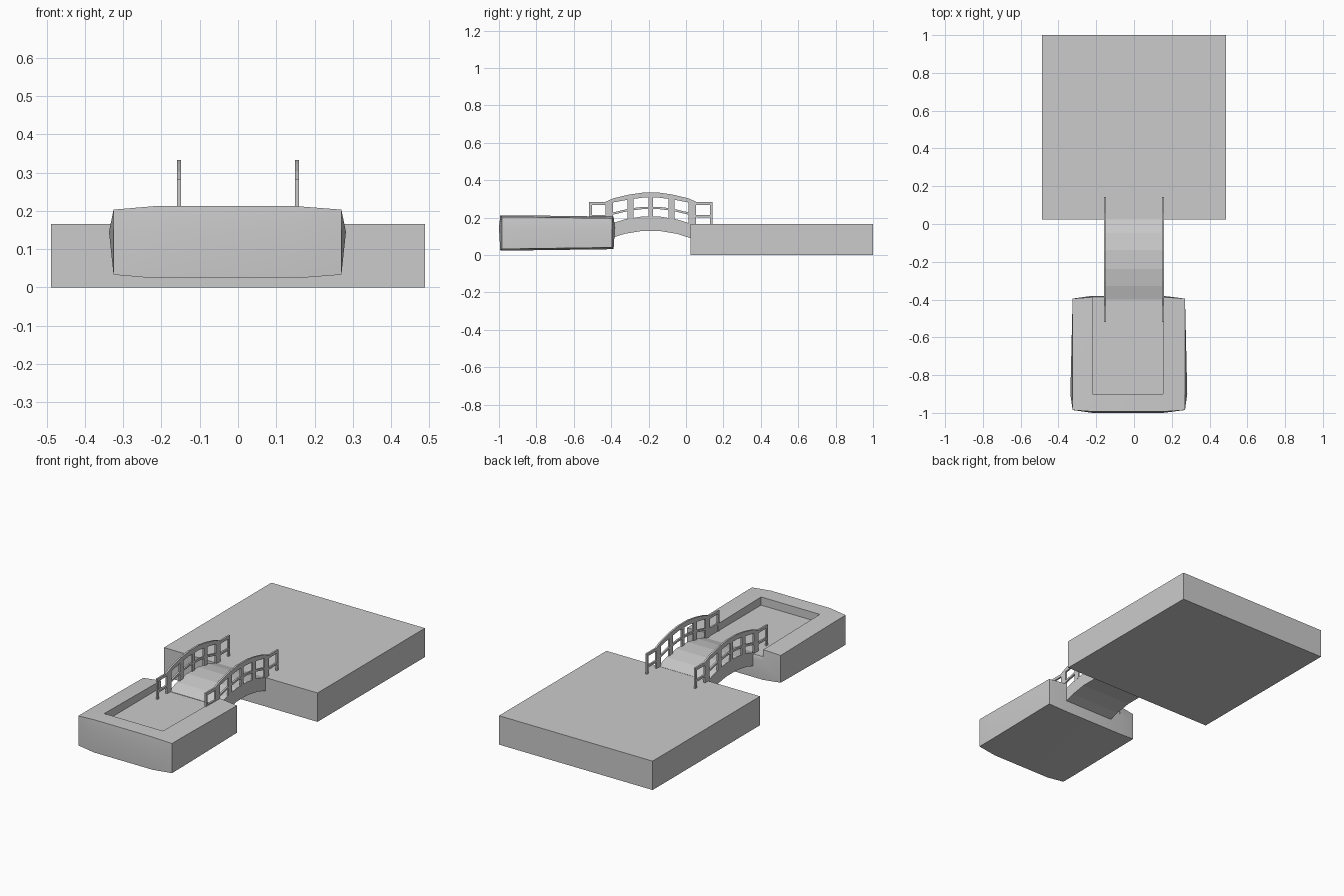
import bpy, bmesh, math

if "Cube" in bpy.data.objects:
    bpy.data.objects.remove(bpy.data.objects["Cube"])


def make(name, bm, smooth=False):
    bmesh.ops.recalc_face_normals(bm, faces=bm.faces)
    me = bpy.data.meshes.new(name)
    bm.to_mesh(me)
    bm.free()
    ob = bpy.data.objects.new(name, me)
    bpy.context.collection.objects.link(ob)
    if smooth:
        bpy.ops.object.select_all(action='DESELECT')
        bpy.context.view_layer.objects.active = ob
        ob.select_set(True)
        bpy.ops.object.shade_smooth_by_angle(angle=math.radians(30))
    return ob


def interp(pts, t):
    for (a, za), (b, zb) in zip(pts, pts[1:]):
        if t <= b:
            return za + (zb - za) * max(0, t - a) / (b - a)
    return pts[-1][1]


def strip(bm, ys, top, bottom, x0, x1):
    """Extruded band between two height functions of y."""
    outline = [(y, bottom(y)) for y in ys] + [(y, top(y)) for y in reversed(ys)]
    rings = [[bm.verts.new((x, y, z)) for y, z in outline] for x in (x0, x1)]
    m = len(outline)
    for i in range(m):
        j = (i + 1) % m
        bm.faces.new((rings[0][i], rings[0][j], rings[1][j], rings[1][i]))
    for r in rings:
        for i in range(len(ys) - 1):
            bm.faces.new((r[i], r[i + 1], r[m - 2 - i], r[m - 1 - i]))


# Large square platform
bm = bmesh.new()
strip(bm, [0.025, 1.0], lambda y: 0.166, lambda y: 0.0, -0.488, 0.488)
make("large_platform", bm)

# Rounded small platform with a recess open toward the bridge
bm = bmesh.new()
xs, ys, zs = [-0.325, -0.22, 0.153, 0.27], [-0.985, -0.9, -0.395], [0.036, 0.145, 0.2]
cache = {}


def P(i, j, k):
    if (i, j, k) not in cache:
        x, y, z = xs[i], ys[j], zs[k]
        inner = i in (1, 2)
        if not inner and j == 1 and k == 1:
            x += 0.012 * (1 if i else -1)
        if j != 1 and inner:
            y += (0.008 + 0.007 * (k == 1)) * (1 if j else -1)
        if k != 1:
            z += (0.009 * inner + (0.003, 0.003, -0.004)[j]) * (1 if k else -1)
        cache[i, j, k] = bm.verts.new((x, y, z))
    return cache[i, j, k]


floor = {(i, j): bm.verts.new((xs[i], ys[1] if j == 1 else -0.386, 0.165))
         for i in (1, 2) for j in (1, 2)}
for i in range(3):
    for j in range(2):
        for k in (0, 2):
            if (i, j, k) != (1, 1, 2):
                bm.faces.new((P(i, j, k), P(i + 1, j, k), P(i + 1, j + 1, k), P(i, j + 1, k)))
    for k in range(2):
        bm.faces.new((P(i, 0, k), P(i + 1, 0, k), P(i + 1, 0, k + 1), P(i, 0, k + 1)))
        if (i, k) == (1, 1):
            bm.faces.new((P(1, 2, 1), P(2, 2, 1), floor[2, 2], floor[1, 2], ))
        else:
            bm.faces.new((P(i, 2, k), P(i + 1, 2, k), P(i + 1, 2, k + 1), P(i, 2, k + 1)))
for j in range(2):
    for k in range(2):
        for i in (0, 3):
            bm.faces.new((P(i, j, k), P(i, j + 1, k), P(i, j + 1, k + 1), P(i, j, k + 1)))
bm.faces.new((floor[1, 1], floor[2, 1], floor[2, 2], floor[1, 2]))
bm.faces.new((P(1, 1, 2), P(2, 1, 2), floor[2, 1], floor[1, 1]))
for i in (1, 2):
    bm.faces.new((P(i, 1, 2), P(i, 2, 2), floor[i, 2], floor[i, 1]))
    # close the slit between the recess wall and the back face
    bm.faces.new((P(i, 2, 2), floor[i, 2], P(i, 2, 1)))
make("small_platform", bm, True)

# Arched bridge deck
C = -0.188
deck_top = [(0.05, 0.205), (0.14, 0.19), (0.213, 0.167)]
bm = bmesh.new()
offs = [-0.213, -0.14, -0.05, 0.05, 0.14, 0.213]
dt = lambda y: interp(deck_top, abs(y - C))
strip(bm, [C + o for o in offs], dt, lambda y: dt(y) - 0.077, -0.158, 0.158)
make("bridge_deck", bm)

# Railings: top rail, middle rail and posts, mirrored
rail_top = [(0.045, 0.333), (0.115, 0.323), (0.2, 0.303), (0.245, 0.283), (0.33, 0.283)]
rail_low = [(0.045, 0.306), (0.115, 0.297), (0.2, 0.281), (0.245, 0.267), (0.33, 0.267)]
mid_top = [(0.045, 0.257), (0.115, 0.248), (0.2, 0.228), (0.245, 0.213), (0.33, 0.213)]
f = lambda pts, d=0: (lambda y: interp(pts, abs(y - C)) + d)
half = [0.045, 0.115, 0.2, 0.245, 0.33]
ry = [C - o for o in reversed(half)] + [C + o for o in half]
bm = bmesh.new()
X0, X1 = 0.149, 0.159
strip(bm, ry, f(rail_top), f(rail_low), X0, X1)
strip(bm, ry, f(mid_top), f(mid_top, -0.012), X0, X1)
posts = [(-0.012, 0.012)]
for a, b in ((0.094, 0.126), (0.202, 0.242), (0.315, 0.33)):
    posts += [(a, b), (-b, -a)]
for a, b in posts:
    strip(bm, [C + a, C + b], f(rail_low, 0.005), lambda y: dt(y) - 0.003, X0, X1)
rail = make("bridge_railings", bm)
mod = rail.modifiers.new("mirror", 'MIRROR')
mod.use_axis[0] = True
mod.use_mirror_merge = False
